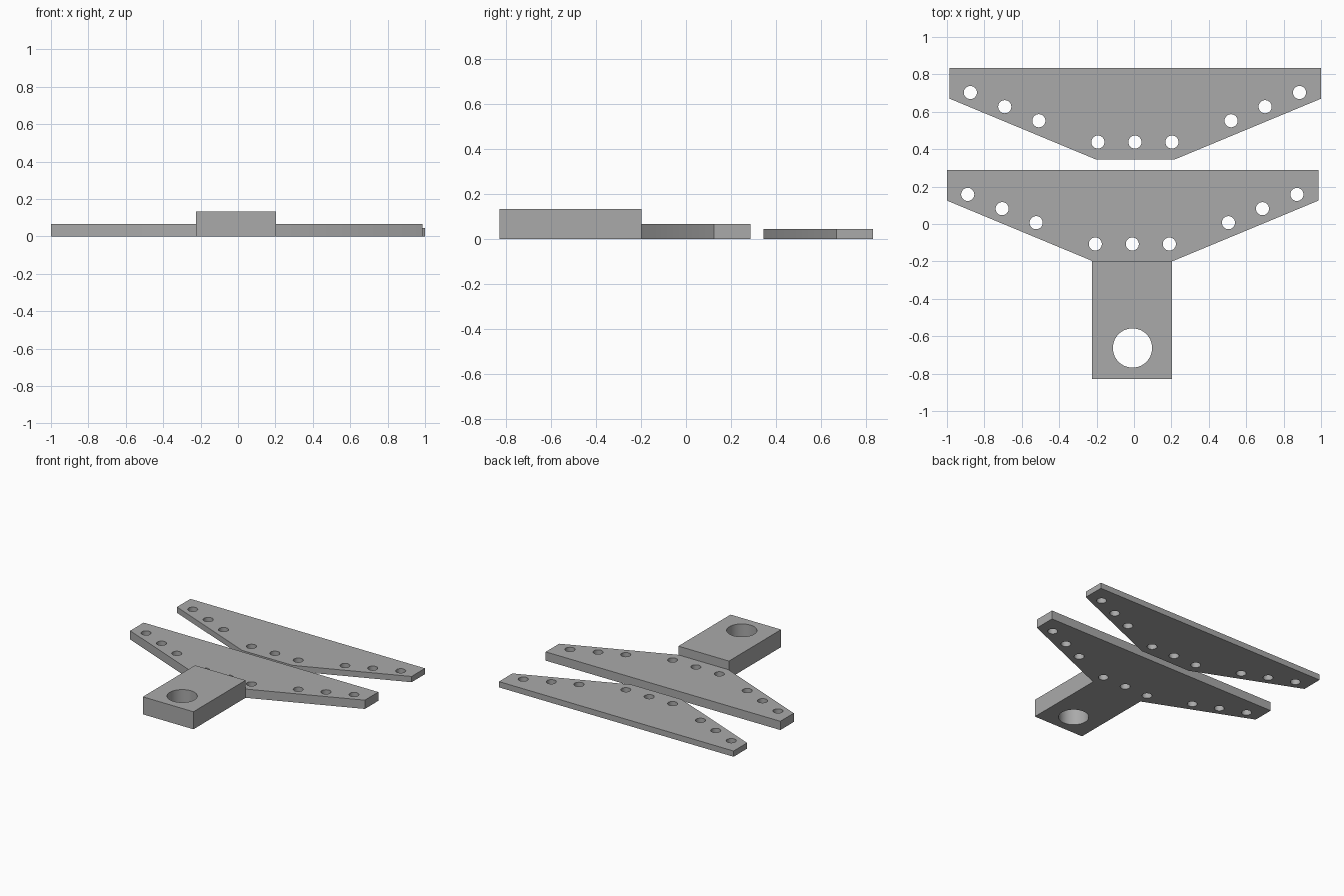
import bpy
import bmesh
import math

if "Cube" in bpy.data.objects:
    bpy.data.objects.remove(bpy.data.objects["Cube"], do_unlink=True)

grey = bpy.data.materials.new("plain_grey")
grey.use_nodes = True
colour = (0.4, 0.4, 0.4, 1)
grey.diffuse_color = colour
grey.node_tree.nodes["Principled BSDF"].inputs["Base Color"].default_value = colour


def circle(x, y, radius, sides=48):
    steps = [2 * math.pi * i / sides for i in range(sides)]
    return [(x + radius * math.cos(a), y + radius * math.sin(a)) for a in steps]


def prism(name, loops, low, high):
    """Extrude one or more closed outlines between two heights."""
    bm = bmesh.new()
    for loop in loops:
        base = bm.faces.new([bm.verts.new((x, y, low)) for x, y in loop])
        top = bmesh.ops.extrude_face_region(bm, geom=[base], use_keep_orig=True)["geom"]
        verts = [v for v in top if isinstance(v, bmesh.types.BMVert)]
        bmesh.ops.translate(bm, verts=verts, vec=(0, 0, high - low))
    bmesh.ops.recalc_face_normals(bm, faces=bm.faces)
    mesh = bpy.data.meshes.new(name)
    bm.to_mesh(mesh)
    bm.free()
    mesh.materials.append(grey)
    obj = bpy.data.objects.new(name, mesh)
    bpy.context.collection.objects.link(obj)
    return obj


def drilled(name, outline, height, holes):
    """Extrude an outline and drill round holes right through it."""
    part = prism(name, [outline], 0, height)
    cutter = prism(name + "_drill", [circle(*h) for h in holes], -0.1, height + 0.1)
    cutter.hide_render = True
    drill = part.modifiers.new("drill", "BOOLEAN")
    drill.operation = "DIFFERENCE"
    drill.solver = "EXACT"
    drill.object = cutter
    bpy.ops.object.select_all(action="DESELECT")
    bpy.context.view_layer.objects.active = part
    part.select_set(True)
    bpy.ops.object.modifier_apply(modifier=drill.name)
    bpy.data.objects.remove(cutter, do_unlink=True)
    bpy.ops.object.shade_smooth_by_angle(angle=math.radians(30))


def wing_plate(name, cx, back, height):
    """Wide plate with tapered front edges and a row of nine holes."""
    half = [(0.993, 0), (0.993, -0.163), (0.213, -0.487)]
    outline = [(cx + x, back + y) for x, y in half]
    outline += [(cx - x, back + y) for x, y in reversed(half)]
    spots = [(0, 0.395)]
    for x, y in [(0.198, 0.395), (0.514, 0.281), (0.696, 0.206), (0.88, 0.13)]:
        spots += [(x, y), (-x, y)]
    holes = [(cx - 0.002 + x, back - y, 0.035) for x, y in spots]
    drilled(name, outline, height, holes)


# Two wing plates lying one behind the other
wing_plate("back_plate", 0.007, 0.833, 0.044)
wing_plate("front_plate", -0.007, 0.288, 0.067)

# Thick mounting block joined to the front plate
block = [(-0.224, -0.83), (0.204, -0.83), (0.204, -0.199), (-0.224, -0.199)]
drilled("mounting_block", block, 0.134, [(-0.008, -0.663, 0.105)])
